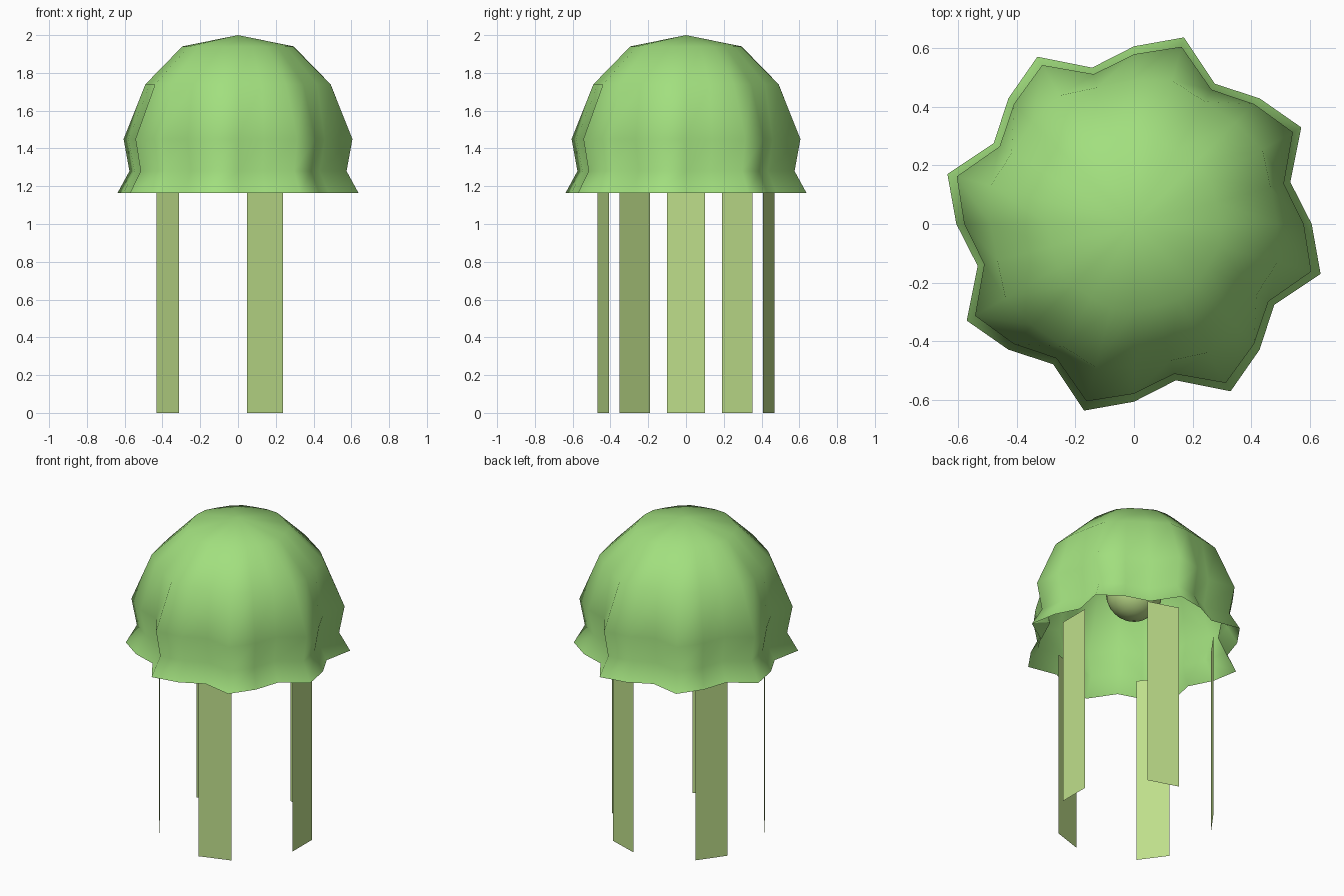
import bpy, bmesh
from math import cos, sin, radians
from mathutils import Vector

cube = bpy.data.objects.get("Cube")
if cube:
    bpy.data.objects.remove(cube)


def make_material(name, rgb):
    mat = bpy.data.materials.new(name)
    mat.use_nodes = True
    color = (*rgb, 1)
    mat.diffuse_color = color
    bsdf = next(n for n in mat.node_tree.nodes if n.type == 'BSDF_PRINCIPLED')
    bsdf.inputs["Base Color"].default_value = color
    return mat


def make_object(name, bm, mat, smooth=False):
    for face in bm.faces:
        face.smooth = smooth
    mesh = bpy.data.meshes.new(name)
    bm.to_mesh(mesh)
    bm.free()
    mesh.materials.append(mat)
    obj = bpy.data.objects.new(name, mesh)
    bpy.context.collection.objects.link(obj)
    return obj


green = make_material("leaf green", (0.36, 0.74, 0.21))
olive = make_material("pale olive green", (0.52, 0.74, 0.26))

# Fluted bell: each ring gives its height and the mid, valley and ridge radii
SEGMENTS = 24
RINGS = [
    (1.165, (0.607, 0.553, 0.66)),
    (1.28, (0.548, 0.50, 0.595)),
    (1.45, (0.58, 0.53, 0.627)),
    (1.74, (0.49, 0.483, 0.507)),
    (1.94, (0.295, 0.29, 0.30)),
]
bm = bmesh.new()
loops = []
for z, radii in RINGS:
    loop = []
    for k in range(SEGMENTS):
        a = radians(360 / SEGMENTS * k)
        r = radii[k % 3]
        loop.append(bm.verts.new((r * cos(a), r * sin(a), z)))
    loops.append(loop)
apex = bm.verts.new((0, 0, 2))
for k in range(SEGMENTS):
    n = (k + 1) % SEGMENTS
    for low, high in zip(loops, loops[1:]):
        bm.faces.new((low[k], low[n], high[n], high[k]))
    bm.faces.new((loops[-1][k], loops[-1][n], apex))
make_object("bell", bm, green, smooth=True)

# Round core hanging inside the bell
bm = bmesh.new()
bmesh.ops.create_uvsphere(bm, u_segments=24, v_segments=12, radius=0.165)
bmesh.ops.translate(bm, verts=bm.verts, vec=(0, 0, 1.53))
make_object("inner_core", bm, olive, smooth=True)

# Five flat ribbon tentacles set tangent to a circle
TENTACLES = 5
for i in range(TENTACLES):
    a = radians(360 / TENTACLES * i)
    center = Vector((cos(a), sin(a), 0)) * 0.46
    side = Vector((-sin(a), cos(a), 0)) * 0.1
    up = Vector((0, 0, 1.21))
    bm = bmesh.new()
    corners = (center - side, center + side, center + side + up, center - side + up)
    bm.faces.new([bm.verts.new(c) for c in corners])
    make_object(f"tentacle_{i + 1}", bm, olive)
